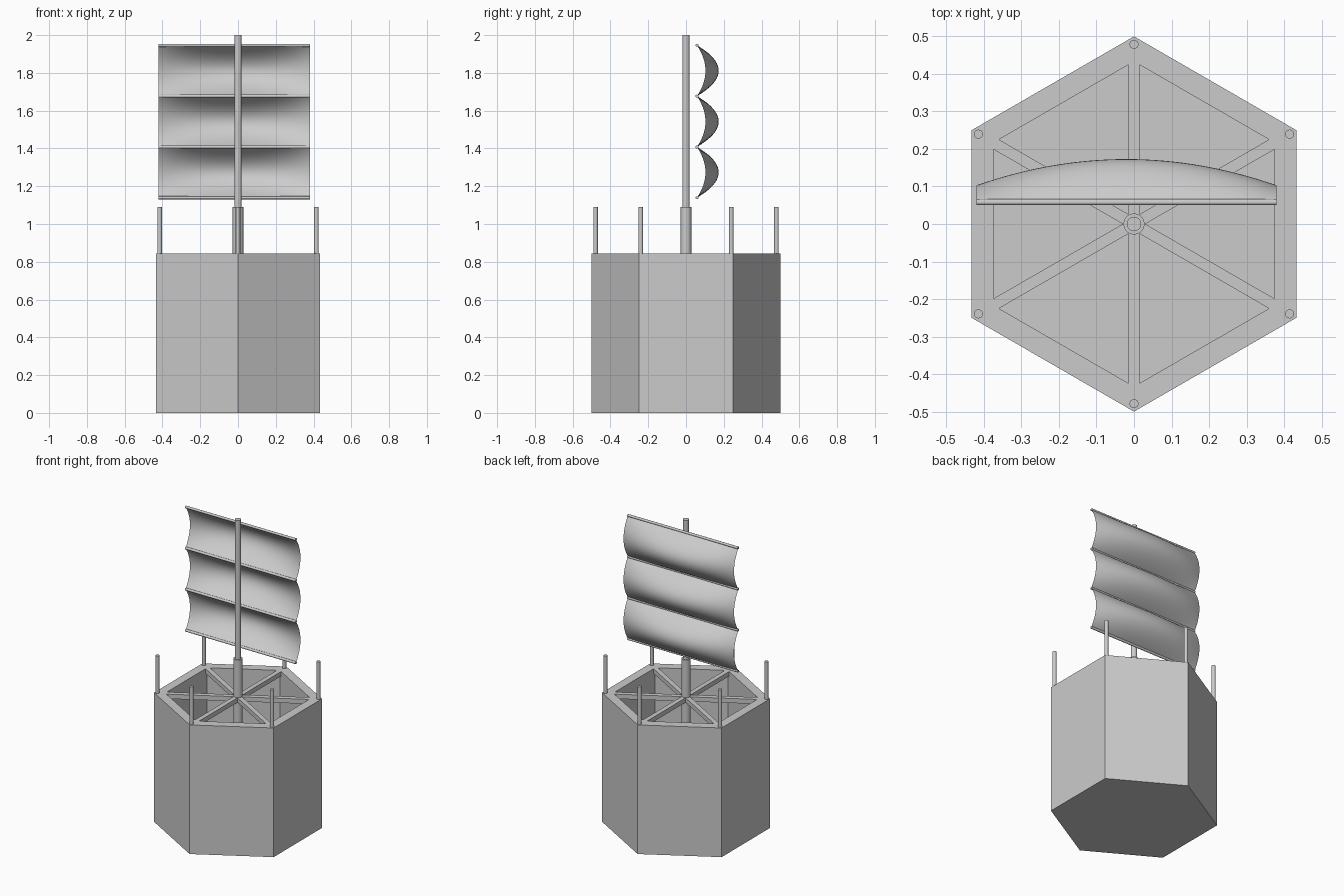
import bpy, bmesh, math
from mathutils import Vector

cube = bpy.data.objects.get("Cube")
if cube:
    bpy.data.objects.remove(cube, do_unlink=True)

grey = bpy.data.materials.new("plain grey")
grey.use_nodes = True
grey.diffuse_color = (0.6, 0.6, 0.6, 1)
grey.node_tree.nodes["Principled BSDF"].inputs["Base Color"].default_value = (0.6, 0.6, 0.6, 1)

TOP = 0.845        # height of the hexagonal tub
POST_TOP = 1.09


def finish(name, bm, smooth=False):
    mesh = bpy.data.meshes.new(name)
    bm.to_mesh(mesh)
    bm.free()
    mesh.materials.append(grey)
    obj = bpy.data.objects.new(name, mesh)
    bpy.context.collection.objects.link(obj)
    if smooth:
        bpy.ops.object.select_all(action='DESELECT')
        obj.select_set(True)
        bpy.context.view_layer.objects.active = obj
        bpy.ops.object.shade_smooth_by_angle(angle=math.radians(40))
    return obj


def rod(name, start, end, radius):
    start, end = Vector(start), Vector(end)
    axis = end - start
    bm = bmesh.new()
    bmesh.ops.create_cone(bm, cap_ends=True, segments=24, radius1=radius,
                          radius2=radius, depth=axis.length)
    bmesh.ops.rotate(bm, verts=bm.verts,
                     matrix=Vector((0, 0, 1)).rotation_difference(axis).to_matrix())
    bmesh.ops.translate(bm, verts=bm.verts, vec=(start + end) / 2)
    return finish(name, bm, True)


# Hollow hexagonal tub: closed profile swept around six corners
bm = bmesh.new()
profile = [(0.5, 0), (0.5, TOP), (0.433, TOP), (0.433, 0.05)]
rings = []
for r, z in profile:
    angles = [math.radians(90 + 60 * i) for i in range(6)]
    rings.append([bm.verts.new((r * math.cos(a), r * math.sin(a), z)) for a in angles])
for low, high in zip(rings, rings[1:]):
    for i in range(6):
        j = (i + 1) % 6
        bm.faces.new((low[i], low[j], high[j], high[i]))
bm.faces.new(rings[0][::-1])
bm.faces.new(rings[-1])
finish("hexagonal_tub", bm)

# Spokes bracing the rim, and a post at each corner
for i in range(6):
    a = math.radians(90 + 60 * i)
    out = Vector((math.cos(a), math.sin(a), 0))
    side = Vector((-out.y, out.x, 0)) * 0.015
    bm = bmesh.new()
    bmesh.ops.create_cube(bm, size=1)
    for v in bm.verts:
        v.co = (out * (0.228 + v.co.x * 0.42) + side * (2 * v.co.y)
                + Vector((0, 0, TOP - 0.015 + 0.03 * v.co.z)))
    finish(f"spoke_{i + 1}", bm)
    foot = out * 0.479
    rod(f"corner_post_{i + 1}", foot + Vector((0, 0, TOP - 0.02)),
        foot + Vector((0, 0, POST_TOP)), 0.012)

# Two-stage mast
rod("mast_base", (0, 0, 0.04), (0, 0, POST_TOP), 0.028)
rod("mast", (0, 0, POST_TOP - 0.02), (0, 0, 2), 0.019)

# Yards with billowing sails between them
X_MID, HALF, Y = -0.02, 0.4, 0.058
yards = [1.139 + 0.269 * i for i in range(4)]
for i, z in enumerate(yards):
    rod(f"yard_{i + 1}", (X_MID - HALF, Y, z), (X_MID + HALF, Y, z), 0.008)

NX, NZ = 32, 20
for i, (z0, z1) in enumerate(zip(yards, yards[1:])):
    bm = bmesh.new()
    grid = []
    for k in range(NZ + 1):
        t = 2 * k / NZ - 1
        row = []
        for n in range(NX + 1):
            s = 2 * n / NX - 1
            depth = 0.045 + 0.07 * (1 - s * s)
            row.append(bm.verts.new((X_MID + HALF * s, Y + depth * (1 - t * t),
                                     z0 + (z1 - z0) * k / NZ)))
        grid.append(row)
    for a, b in zip(grid, grid[1:]):
        for n in range(NX):
            bm.faces.new((a[n], a[n + 1], b[n + 1], b[n]))
    finish(f"sail_{i + 1}", bm, True)
